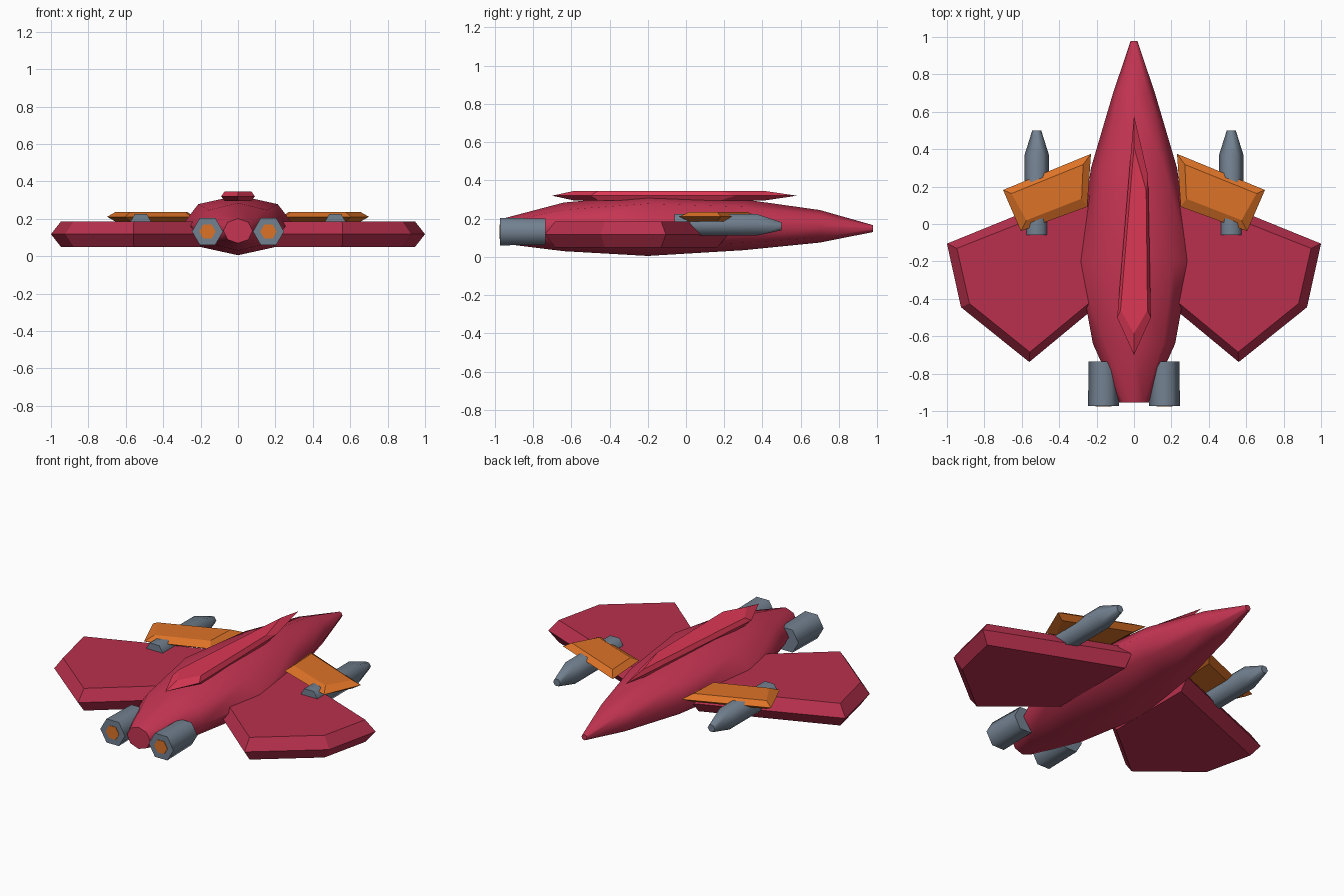
import bpy, bmesh, math

if "Cube" in bpy.data.objects:
    bpy.data.objects.remove(bpy.data.objects["Cube"])

def material(name, rgb):
    m = bpy.data.materials.new(name)
    m.diffuse_color = (*rgb, 1)
    m.use_nodes = True
    m.node_tree.nodes["Principled BSDF"].inputs["Base Color"].default_value = m.diffuse_color
    return m

HULL = material("hull_red", (0.56, 0.035, 0.085))
WING = material("wing_red", (0.48, 0.03, 0.075))
SPINE = material("spine_red", (0.72, 0.04, 0.09))
ORANGE = material("orange", (0.72, 0.17, 0.02))
STEEL = material("steel", (0.17, 0.22, 0.28))

def loft(name, rings, mat, smooth=None):
    """Skin a list of equal-length point rings and cap both ends."""
    bm = bmesh.new()
    vs = [[bm.verts.new(p) for p in r] for r in rings]
    n = len(rings[0])
    for a, b in zip(vs, vs[1:]):
        for i in range(n):
            j = (i + 1) % n
            bm.faces.new((a[i], a[j], b[j], b[i]))
    bm.faces.new(vs[0])
    bm.faces.new(vs[-1])
    bmesh.ops.recalc_face_normals(bm, faces=bm.faces)
    me = bpy.data.meshes.new(name)
    bm.to_mesh(me)
    bm.free()
    me.materials.append(mat)
    ob = bpy.data.objects.new(name, me)
    bpy.context.collection.objects.link(ob)
    if smooth:
        bpy.ops.object.select_all(action='DESELECT')
        ob.select_set(True)
        bpy.context.view_layer.objects.active = ob
        bpy.ops.object.shade_smooth_by_angle(angle=math.radians(smooth))
    return ob

def ring(n, x, y, z, rx, rz):
    return [(x + rx * math.cos(2 * math.pi * i / n), y,
             z + rz * math.sin(2 * math.pi * i / n)) for i in range(n)]

def plate(name, outer, inner, z0, z1, mat, s=1):
    """Slab whose rim bulges to the outer outline at mid height."""
    levels = ((inner, z0), (outer, (z0 + z1) / 2), (inner, z1))
    return loft(name, [[(s * x, y, z) for x, y in o] for o, z in levels], mat)

# Fuselage: y, centre z, half width, half height
stations = [(-0.955, 0.135, 0.078, 0.066), (-0.64, 0.157, 0.22, 0.127),
            (-0.20, 0.165, 0.30, 0.16), (0.30, 0.168, 0.23, 0.133),
            (0.70, 0.16, 0.112, 0.085), (0.978, 0.148, 0.018, 0.018)]
loft("fuselage", [ring(8, 0, y, z, rx, rz) for y, z, rx, rz in stations], HULL, 65)

# Dorsal spine plate
plate("dorsal_spine",
      [(0, 0.58), (0.075, 0.26), (0.09, -0.5), (0, -0.7), (-0.09, -0.5)],
      [(0, 0.41), (0.065, 0.18), (0.072, -0.46), (0, -0.585), (-0.072, -0.46)],
      0.295, 0.345, SPINE)

for side, s in (("right", 1), ("left", -1)):
    # Main wing
    plate("wing_" + side,
          [(0.2, 0.22), (1.0, -0.105), (0.925, -0.445), (0.56, -0.738), (0.2, -0.44)],
          [(0.2, 0.165), (0.947, -0.13), (0.88, -0.425), (0.557, -0.685), (0.2, -0.39)],
          0.05, 0.185, WING, s)
    # Forward canard
    plate("canard_" + side,
          [(0.23, 0.375), (0.70, 0.182), (0.605, -0.038), (0.25, 0.092)],
          [(0.272, 0.318), (0.655, 0.163), (0.575, 0.02), (0.28, 0.135)],
          0.185, 0.236, ORANGE, s)
    # Gun pod under the canard
    loft("gun_pod_" + side,
         [ring(6, s * 0.52, -0.06, 0.168, 0.065, 0.065),
          ring(6, s * 0.52, 0.37, 0.168, 0.065, 0.065),
          ring(6, s * 0.52, 0.50, 0.160, 0.024, 0.024)], STEEL, 65)
    # Engine and glowing exhaust
    loft("engine_" + side,
         [ring(6, s * 0.163, -0.972, 0.132, 0.083, 0.083),
          ring(6, s * 0.163, -0.735, 0.132, 0.079, 0.079)], STEEL, 65)
    loft("exhaust_" + side,
         [ring(6, s * 0.163, -0.975, 0.132, 0.044, 0.044),
          ring(6, s * 0.163, -0.96, 0.132, 0.044, 0.044)], ORANGE)
